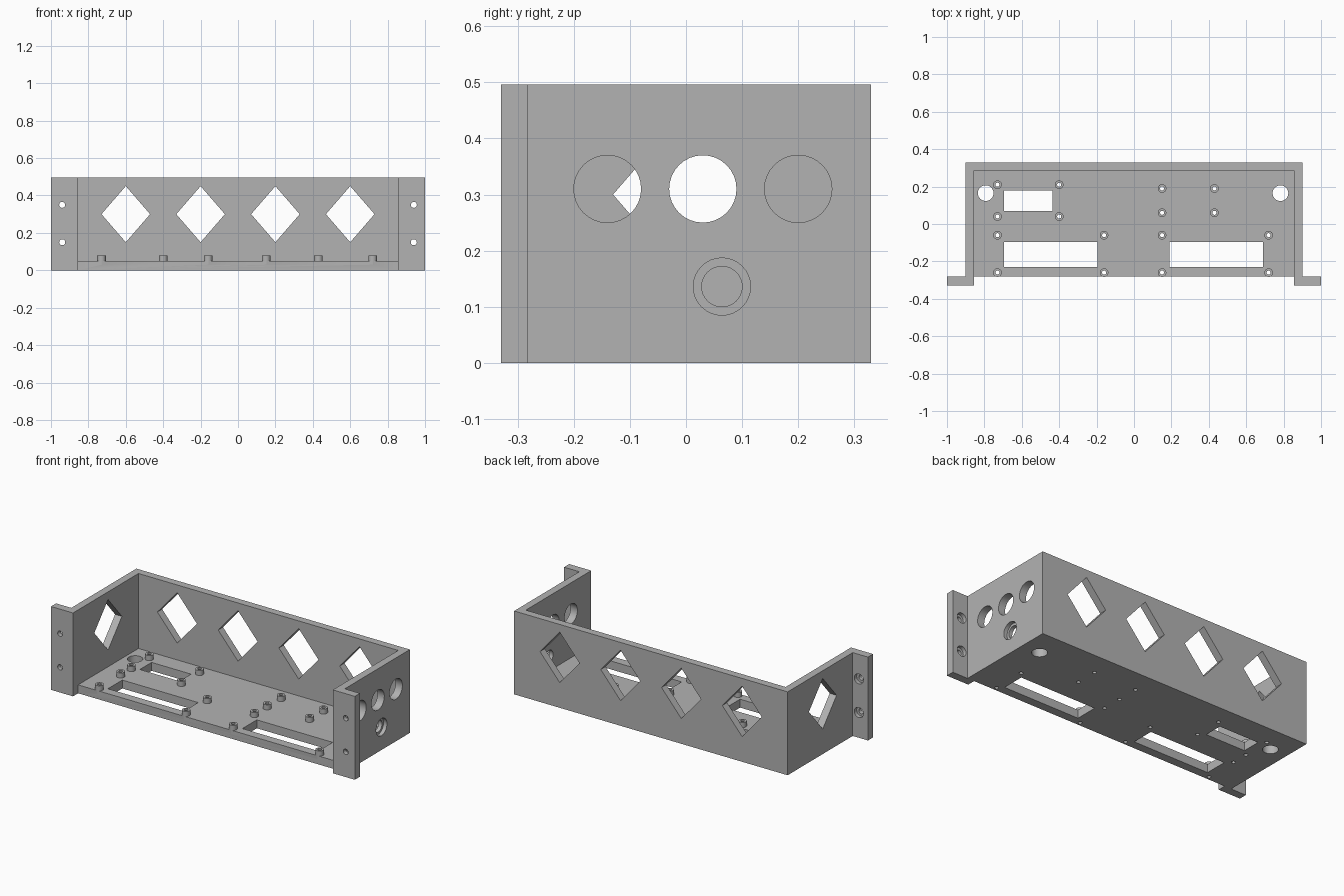
import bpy, bmesh, math
from mathutils import Matrix, Vector

cube = bpy.data.objects.get("Cube")
if cube:
    bpy.data.objects.remove(cube, do_unlink=True)

grey = bpy.data.materials.new("plain_grey")
grey.use_nodes = True
colour = (0.45, 0.45, 0.45, 1)
grey.diffuse_color = colour
grey.node_tree.nodes["Principled BSDF"].inputs["Base Color"].default_value = colour

HEIGHT, FLOOR = 0.496, 0.05
TURN = {"X": Matrix.Rotation(math.pi / 2, 4, "Y"),
        "Y": Matrix.Rotation(math.pi / 2, 4, "X"),
        "Z": Matrix.Identity(4)}


def finish(name, bm):
    bmesh.ops.recalc_face_normals(bm, faces=bm.faces)
    mesh = bpy.data.meshes.new(name)
    bm.to_mesh(mesh)
    bm.free()
    mesh.materials.append(grey)
    obj = bpy.data.objects.new(name, mesh)
    bpy.context.collection.objects.link(obj)
    return obj


def add_box(bm, x0, x1, y0, y1, z0, z1):
    size = Matrix.Diagonal((x1 - x0, y1 - y0, z1 - z0, 1))
    mid = Vector((x0 + x1, y0 + y1, z0 + z1)) / 2
    bmesh.ops.create_cube(bm, size=1, matrix=Matrix.Translation(mid) @ size)


def add_round(bm, centre, axis, radius, depth, sides=32, stretch=(1, 1, 1)):
    m = Matrix.Translation(centre) @ Matrix.Diagonal((*stretch, 1)) @ TURN[axis]
    bmesh.ops.create_cone(bm, cap_ends=True, segments=sides, radius1=radius,
                          radius2=radius, depth=depth, matrix=m)


def combine(target, tool, operation):
    mod = target.modifiers.new(operation.lower(), "BOOLEAN")
    mod.operation, mod.solver, mod.object = operation, "EXACT", tool
    bpy.context.view_layer.objects.active = target
    bpy.ops.object.modifier_apply(modifier=mod.name)
    bpy.data.objects.remove(tool, do_unlink=True)


# Walls with mounting ears: half outline, mirrored, extruded upward
half = [(0.855, 0.285), (0.855, -0.33), (1, -0.33), (1, -0.282), (0.9, -0.282), (0.9, 0.33)]
outline = half + [(-x, y) for x, y in reversed(half)]
bm = bmesh.new()
base = bm.faces.new([bm.verts.new((x, y, 0)) for x, y in outline])
top = bmesh.ops.extrude_face_region(bm, geom=[base])["geom"]
bmesh.ops.translate(bm, vec=(0, 0, HEIGHT), verts=[v for v in top if isinstance(v, bmesh.types.BMVert)])
chassis = finish("chassis", bm)

# Floor plate
bm = bmesh.new()
add_box(bm, -0.88, 0.88, -0.282, 0.31, 0, FLOOR)
combine(chassis, finish("floor", bm), "UNION")

# Board mounting posts at the corners of four rectangles
boards = [((-0.73, -0.40), (0.04, 0.21)), ((-0.73, -0.16), (-0.26, -0.06)),
          ((0.15, 0.43), (0.06, 0.19)), ((0.15, 0.72), (-0.26, -0.06))]
posts = [(x, y) for xs, ys in boards for x in xs for y in ys]
bm = bmesh.new()
for x, y in posts:
    add_round(bm, (x, y, 0.055), "Z", 0.023, 0.05, 24)
combine(chassis, finish("posts", bm), "UNION")

# Through openings
bm = bmesh.new()
for x, y in posts:
    add_round(bm, (x, y, 0.05), "Z", 0.011, 0.2, 16)
for x0, x1, y0, y1 in [(-0.695, -0.435, 0.07, 0.18), (-0.695, -0.195, -0.23, -0.095),
                       (0.19, 0.69, -0.23, -0.095)]:
    add_box(bm, x0, x1, y0, y1, -0.05, 0.1)
for x in (-0.793, 0.783):
    add_round(bm, (x, 0.165, 0), "Z", 0.042, 0.2)
for x in (-0.6, -0.2, 0.2, 0.6):
    add_round(bm, (x, 0.31, 0.3), "Y", 0.1, 0.2, 4, (1.3, 1, 1.5))
add_round(bm, (-0.88, 0, 0.3), "X", 0.1, 0.2, 4, (1, 1.3, 1.5))
for y in (-0.14, 0.03, 0.2):
    add_round(bm, (0.88, y, 0.31), "X", 0.06, 0.2)
add_round(bm, (0.88, 0.064, 0.136), "X", 0.036, 0.2)
for x in (-0.94, 0.94):
    for z in (0.15, 0.35):
        add_round(bm, (x, -0.306, z), "Y", 0.016, 0.1, 24)
combine(chassis, finish("opening_cutters", bm), "DIFFERENCE")

# Counterbores: outside of the connector hole and rear of the ears
bm = bmesh.new()
add_round(bm, (0.9, 0.064, 0.136), "X", 0.051, 0.045)
for x in (-0.94, 0.94):
    for z in (0.15, 0.35):
        add_round(bm, (x, -0.282, z), "Y", 0.03, 0.045, 24)
combine(chassis, finish("counterbore_cutters", bm), "DIFFERENCE")

# Smooth the round walls while keeping edges sharp
bpy.ops.object.select_all(action="DESELECT")
chassis.select_set(True)
bpy.context.view_layer.objects.active = chassis
bpy.ops.object.shade_smooth_by_angle(angle=math.radians(30))
